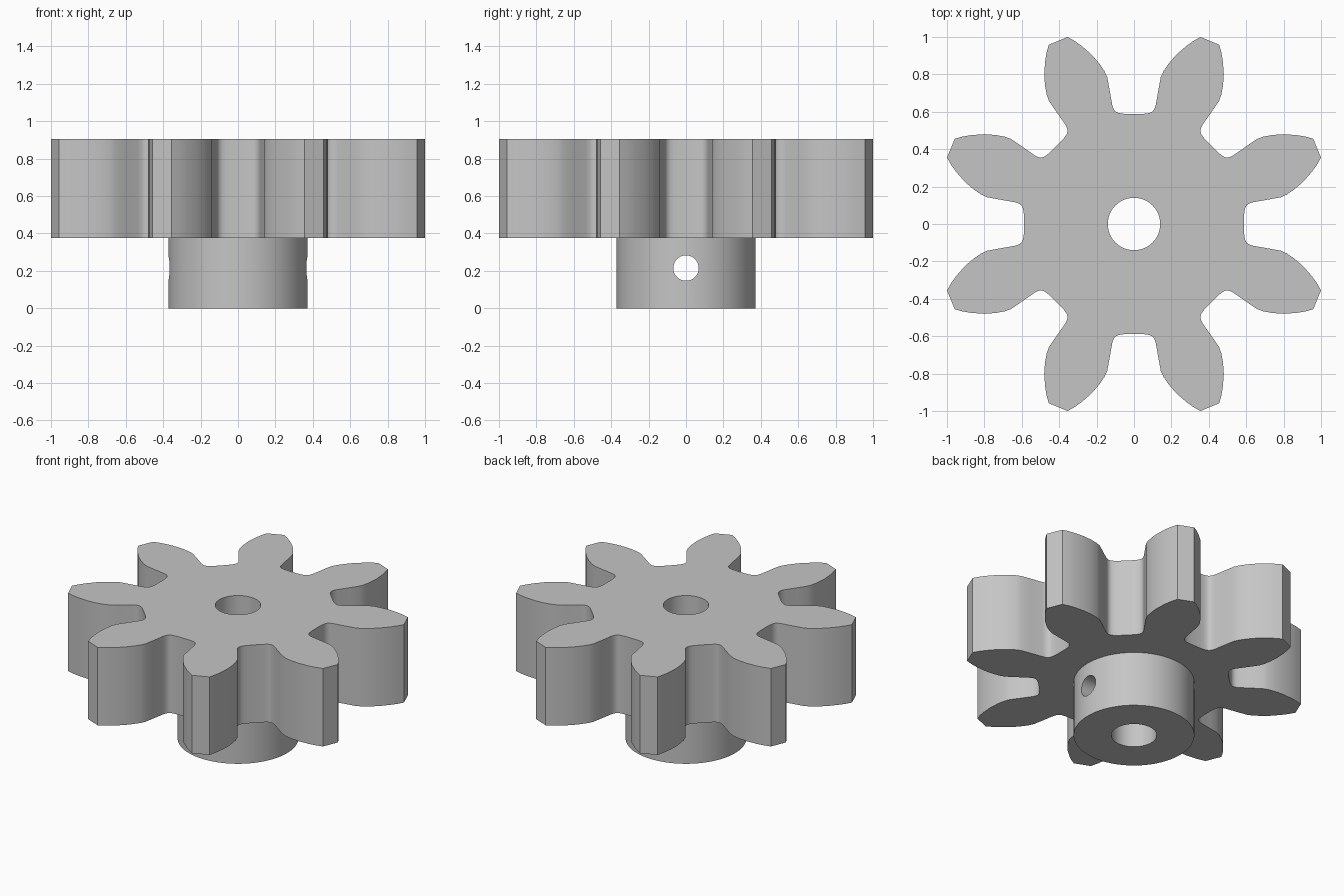
import bpy
import bmesh
from math import pi, radians
from mathutils import Matrix, Vector

cube = bpy.data.objects.get("Cube")
if cube:
    bpy.data.objects.remove(cube, do_unlink=True)

TEETH = 8
BOTTOM, TOP = 0.375, 0.905
HUB_RADIUS, BORE_RADIUS = 0.372, 0.14
PIN_RADIUS, PIN_HEIGHT = 0.068, 0.215

steel = bpy.data.materials.new("grey steel")
steel.use_nodes = True
steel.diffuse_color = (0.56, 0.56, 0.56, 1)
steel.node_tree.nodes["Principled BSDF"].inputs["Base Color"].default_value = steel.diffuse_color


def add_object(name, bm):
    bmesh.ops.recalc_face_normals(bm, faces=bm.faces)
    mesh = bpy.data.meshes.new(name)
    bm.to_mesh(mesh)
    bm.free()
    mesh.materials.append(steel)
    obj = bpy.data.objects.new(name, mesh)
    bpy.context.collection.objects.link(obj)
    return obj


def cylinder(name, radius, z0, z1, sides=64):
    bm = bmesh.new()
    bmesh.ops.create_cone(bm, cap_ends=True, segments=sides, radius1=radius, radius2=radius,
                          depth=z1 - z0, matrix=Matrix.Translation((0, 0, (z0 + z1) / 2)))
    return add_object(name, bm)


def combine(target, other, operation):
    """Apply a boolean and discard the helper."""
    mod = target.modifiers.new(operation, 'BOOLEAN')
    mod.operation = operation
    mod.object = other
    mod.solver = 'EXACT'
    bpy.context.view_layer.objects.active = target
    bpy.ops.object.modifier_apply(modifier=mod.name)
    bpy.data.objects.remove(other, do_unlink=True)


# Half of one tooth gap: root, fillet, flank, tip corner
half = [Vector(p) for p in (
    (0.035, 0.588), (0.065, 0.590), (0.085, 0.594), (0.100, 0.602), (0.110, 0.616),
    (0.117, 0.640), (0.131, 0.720), (0.143, 0.785), (0.158, 0.818), (0.187, 0.860),
    (0.226, 0.905), (0.279, 0.951), (0.315, 0.977), (0.355, 1.0))]
gap = [Vector((-p.x, p.y)) for p in reversed(half)] + half

# Toothed wheel: repeat the gap around the axis and extrude
bm = bmesh.new()
outline = []
for i in range(TEETH):
    turn = Matrix.Rotation(-i * 2 * pi / TEETH, 2)
    outline += [bm.verts.new((*(turn @ p), BOTTOM)) for p in gap]
face = bm.faces.new(outline)
top = bmesh.ops.extrude_face_region(bm, geom=[face])["geom"]
bmesh.ops.translate(bm, vec=(0, 0, TOP - BOTTOM),
                    verts=[v for v in top if isinstance(v, bmesh.types.BMVert)])
gear = add_object("toothed_wheel_with_hub", bm)

# Hub below the wheel
combine(gear, cylinder("hub", HUB_RADIUS, 0, (BOTTOM + TOP) / 2), 'UNION')

# Shaft bore, then the cross pin hole through the hub
combine(gear, cylinder("bore_cutter", BORE_RADIUS, -0.1, TOP + 0.1), 'DIFFERENCE')
pin = cylinder("pin_cutter", PIN_RADIUS, -0.6, 0.6, 40)
pin.data.transform(Matrix.Translation((0, 0, PIN_HEIGHT)) @ Matrix.Rotation(pi / 2, 4, 'Y'))
combine(gear, pin, 'DIFFERENCE')

# Smooth flanks and walls, crisp rims and tooth tips
bpy.ops.object.select_all(action='DESELECT')
gear.select_set(True)
bpy.context.view_layer.objects.active = gear
bpy.ops.object.shade_smooth_by_angle(angle=radians(30))
